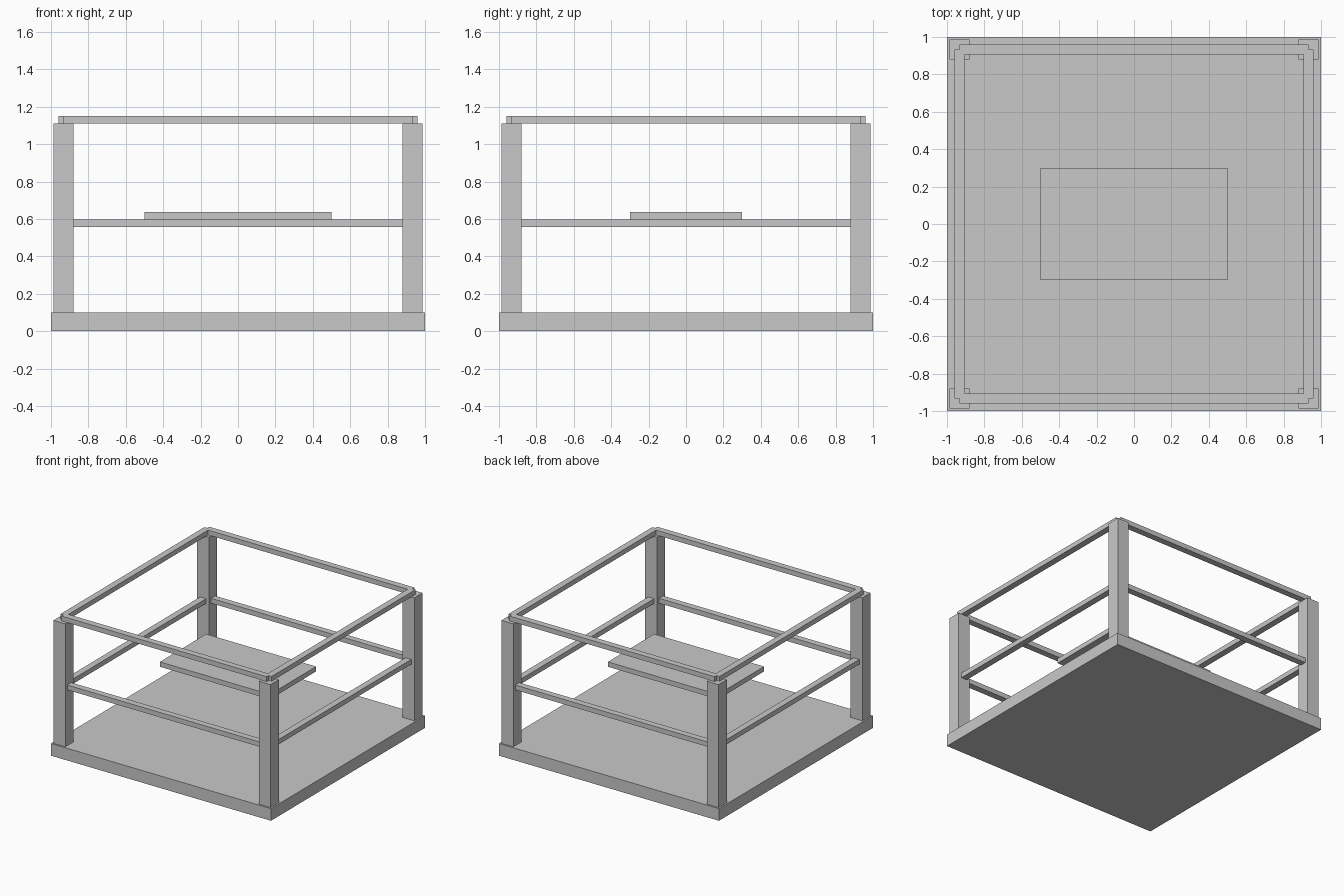
import bpy

cube = bpy.data.objects.get("Cube")
if cube:
    bpy.data.objects.remove(cube, do_unlink=True)

GREY = (0.584, 0.584, 0.584, 1.0)
grey = bpy.data.materials.new("light_grey")
grey.use_nodes = True
grey.diffuse_color = GREY
grey.node_tree.nodes["Principled BSDF"].inputs["Base Color"].default_value = GREY


def box(name, x, y, bottom, size):
    """Flat-faced box standing at height bottom."""
    bpy.ops.mesh.primitive_cube_add(size=1, location=(x, y, bottom + size[2] / 2))
    obj = bpy.context.object
    obj.name = name
    obj.scale = size
    bpy.ops.object.transform_apply(location=False, rotation=False, scale=True)
    obj.data.materials.append(grey)
    return obj


EDGE = 0.933    # post and rail centre lines
BASE = 0.10     # floor height
POST = 0.107
RAIL = 0.053
THIN = 0.04     # thickness of rails and table top
POST_TOP = 1.11
MID = 0.557

# Floor slab and floating table top
box("floor", 0, 0, 0, (2, 2, BASE))
box("table_top", 0, 0, MID + THIN, (1, 0.6, THIN))

# Corner posts
for sx, side in ((-1, "right"), (1, "left")):
    for sy, end in ((-1, "front"), (1, "back")):
        box(f"{end}_{side}_post", sx * EDGE, sy * EDGE, BASE,
            (POST, POST, POST_TOP - BASE))

# Middle and top rails, meeting on the post centres
for level, z in (("middle", MID), ("top", POST_TOP)):
    for s, end, side in ((-1, "front", "right"), (1, "back", "left")):
        box(f"{end}_{level}_rail", 0, s * EDGE, z, (2 * EDGE, RAIL, THIN))
        box(f"{side}_{level}_rail", s * EDGE, 0, z, (RAIL, 2 * EDGE, THIN))
